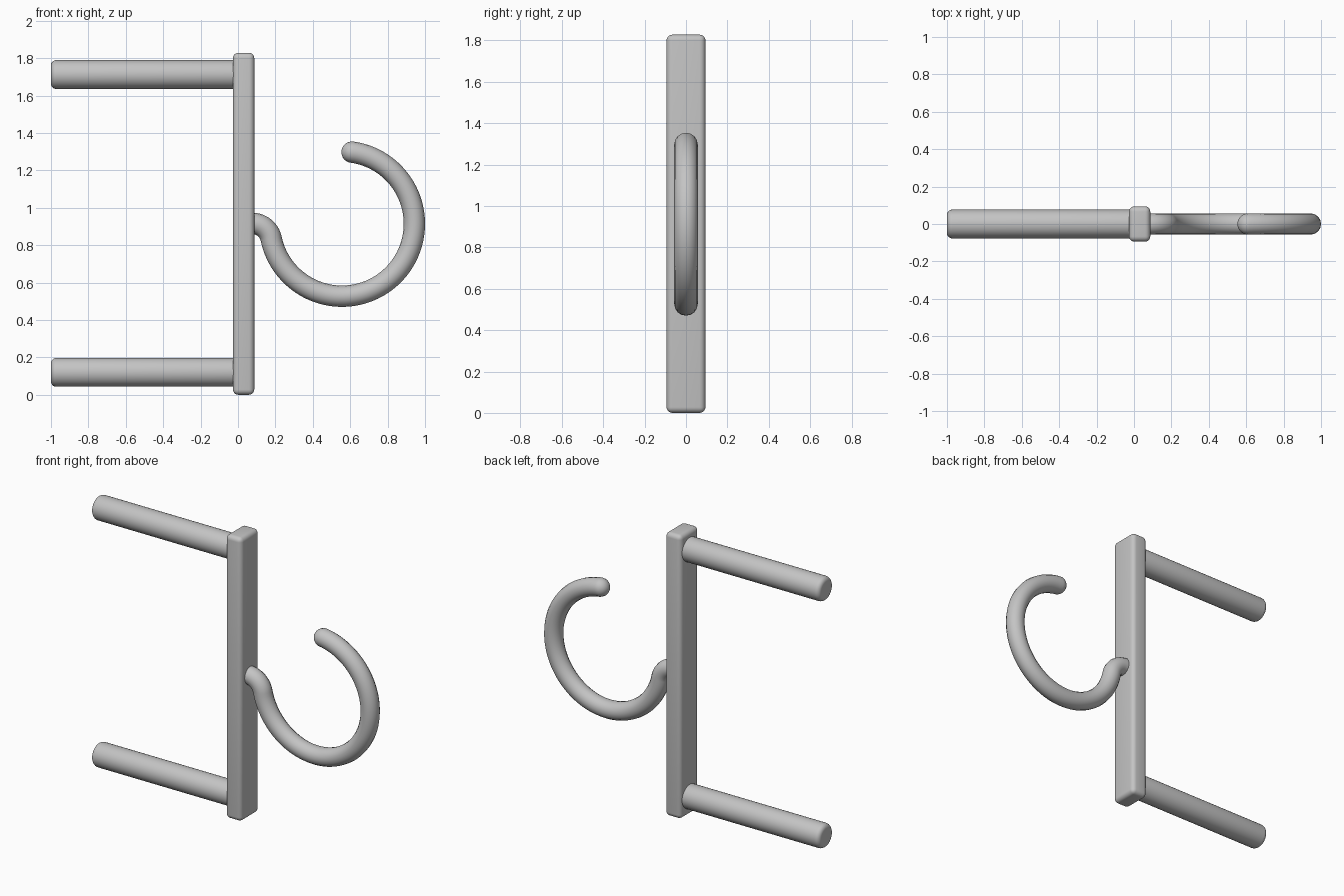
import bpy
from math import radians, sin, cos, pi

cube = bpy.data.objects.get("Cube")
if cube:
    bpy.data.objects.remove(cube, do_unlink=True)

GREY = (0.55, 0.55, 0.55, 1)
grey = bpy.data.materials.new("grey")
grey.use_nodes = True
grey.diffuse_color = GREY
grey.node_tree.nodes["Principled BSDF"].inputs["Base Color"].default_value = GREY


def finish(obj, name, bevel=0.0, limit=30):
    """Name, colour, round the sharp edges and smooth."""
    obj.name = name
    obj.data.name = name
    obj.data.materials.clear()
    obj.data.materials.append(grey)
    bpy.ops.object.select_all(action="DESELECT")
    obj.select_set(True)
    bpy.context.view_layer.objects.active = obj
    if bevel:
        mod = obj.modifiers.new("rounded_edges", "BEVEL")
        mod.width = bevel
        mod.segments = 5
        mod.limit_method = "ANGLE"
        mod.angle_limit = radians(40)
        bpy.ops.object.modifier_apply(modifier=mod.name)
    bpy.ops.object.shade_smooth_by_angle(angle=radians(limit))


# Upright bar
bpy.ops.mesh.primitive_cube_add(size=1, location=(0.03, 0, 0.914))
bar = bpy.context.object
bar.scale = (0.114, 0.188, 1.828)
bpy.ops.object.transform_apply(location=False, rotation=False, scale=True)
finish(bar, "upright_bar", 0.028)

# Two pegs running into the bar
for name, z in (("upper_peg", 1.712), ("lower_peg", 0.12)):
    bpy.ops.mesh.primitive_cylinder_add(
        vertices=48, radius=0.077, depth=1.0,
        location=(-0.5, 0, z), rotation=(0, pi / 2, 0))
    finish(bpy.context.object, name, 0.028)

# Hook path: a short bend out of the bar, then a long open ring
TUBE = 0.057
RING = 0.387


def arc(cx, cz, r, start, end, steps):
    for i in range(steps + 1):
        a = radians(start + (end - start) * i / steps)
        yield cx + r * cos(a), cz + r * sin(a), 1.0


def ring(start, end, steps):
    return arc(0.556, 0.914, RING, start, end, steps)


path = [(0.02, 0.916, 1.0)]
path += list(arc(0.076, 0.812, 0.104, 90, 12, 16))
path += list(ring(192, 442, 80))[1:]

# Rounded tip: the tube shrinks along a quarter circle
end_x, end_z, _ = path[-1]
tip = radians(442)
for i in range(1, 11):
    t = i / 10 * pi / 2
    d = TUBE * sin(t)
    path.append((end_x - d * sin(tip), end_z + d * cos(tip), max(cos(t), 0.01)))

curve = bpy.data.curves.new("hook", "CURVE")
curve.dimensions = "3D"
curve.bevel_depth = TUBE
curve.bevel_resolution = 6
curve.use_fill_caps = True
spline = curve.splines.new("POLY")
spline.points.add(len(path) - 1)
for point, (x, z, r) in zip(spline.points, path):
    point.co = (x, 0, z, 1)
    point.radius = r
hook = bpy.data.objects.new("hook", curve)
bpy.context.collection.objects.link(hook)
bpy.ops.object.select_all(action="DESELECT")
hook.select_set(True)
bpy.context.view_layer.objects.active = hook
bpy.ops.object.convert(target="MESH")
finish(bpy.context.object, "hook", limit=50)
